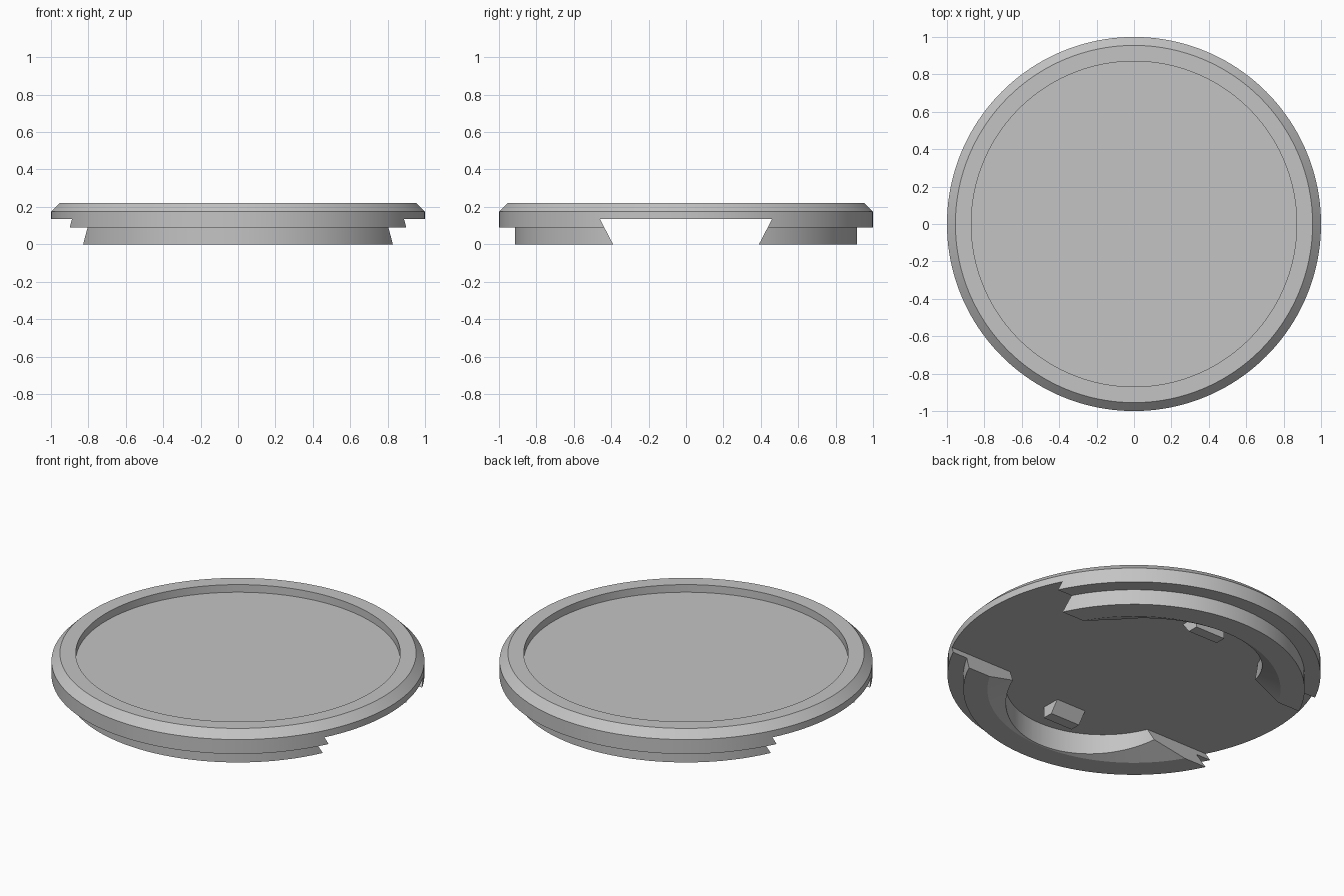
import bpy, bmesh, math

cube = bpy.data.objects.get("Cube")
if cube:
    bpy.data.objects.remove(cube, do_unlink=True)

grey = bpy.data.materials.new("light_grey")
grey.use_nodes = True
colour = (0.55, 0.55, 0.55, 1)
grey.diffuse_color = colour
grey.node_tree.nodes["Principled BSDF"].inputs["Base Color"].default_value = colour

SEGMENTS = 160
CEILING = 0.135


def finish(name, bm):
    bmesh.ops.remove_doubles(bm, verts=bm.verts, dist=1e-5)
    bmesh.ops.recalc_face_normals(bm, faces=bm.faces)
    mesh = bpy.data.meshes.new(name)
    bm.to_mesh(mesh)
    bm.free()
    mesh.materials.append(grey)
    obj = bpy.data.objects.new(name, mesh)
    bpy.context.collection.objects.link(obj)
    return obj


def revolve(name, profile, closed):
    """Spin an (r, z) profile about the z axis."""
    bm = bmesh.new()
    verts = [bm.verts.new((r, 0, z)) for r, z in profile]
    edges = [bm.edges.new(pair) for pair in zip(verts, verts[1:])]
    if closed:
        edges.append(bm.edges.new((verts[-1], verts[0])))
    bmesh.ops.spin(bm, geom=verts + edges, cent=(0, 0, 0), axis=(0, 0, 1),
                   angle=math.tau, steps=SEGMENTS, use_merge=True)
    return finish(name, bm)


def prism_x(name, section, half_length):
    """Extrude a (y, z) section symmetrically along x."""
    bm = bmesh.new()
    face = bm.faces.new([bm.verts.new((-half_length, y, z)) for y, z in section])
    out = bmesh.ops.extrude_face_region(bm, geom=[face])["geom"]
    bmesh.ops.translate(bm, vec=(2 * half_length, 0, 0),
                        verts=[v for v in out if isinstance(v, bmesh.types.BMVert)])
    return finish(name, bm)


def activate(obj):
    bpy.ops.object.select_all(action='DESELECT')
    obj.select_set(True)
    bpy.context.view_layer.objects.active = obj


def cut(obj, cutter):
    cutter.hide_render = True
    activate(obj)
    mod = obj.modifiers.new("cut", 'BOOLEAN')
    mod.operation = 'DIFFERENCE'
    mod.solver = 'EXACT'
    mod.object = cutter
    bpy.ops.object.modifier_apply(modifier=mod.name)
    bpy.data.objects.remove(cutter, do_unlink=True)


# Round plate with a chamfered edge and a shallow recess on top
plate = revolve("lid_plate", [(0, CEILING), (1, CEILING), (1, 0.175), (0.955, 0.22),
                              (0.87, 0.22), (0.87, 0.175), (0, 0.175)], False)

# Stepped rim below the plate, with a conical inner face
rim = revolve("stepped_rim", [(1, CEILING), (1, 0.09), (0.915, 0.09), (0.915, 0),
                              (0.786, 0), (0.477, CEILING)], True)

# Dovetail slot across the rim leaves two arcs
cut(rim, prism_x("slot_cutter", [(-0.364, -0.05), (0.364, -0.05),
                                 (0.494, 0.2), (-0.494, 0.2)], 1.2))

# Off-centre round pockets make each arc thin in the middle
for side in (-1, 1):
    bm = bmesh.new()
    bmesh.ops.create_cone(bm, cap_ends=True, segments=SEGMENTS,
                          radius1=0.52, radius2=0.52, depth=0.6)
    bmesh.ops.translate(bm, verts=bm.verts, vec=(0, side * 0.26, 0))
    cut(rim, finish("pocket_cutter", bm))

# Wedge-shaped pegs under the plate
for side, name in ((-1, "front_peg"), (1, "back_peg")):
    prism_x(name, [(side * y, z) for y, z in ((0.524, CEILING), (0.574, 0.07),
                                              (0.637, 0.07), (0.637, CEILING))], 0.097)

# Smooth round walls, sharp edges kept
for obj in (plate, rim):
    activate(obj)
    bpy.ops.object.shade_smooth_by_angle(angle=math.radians(20))
